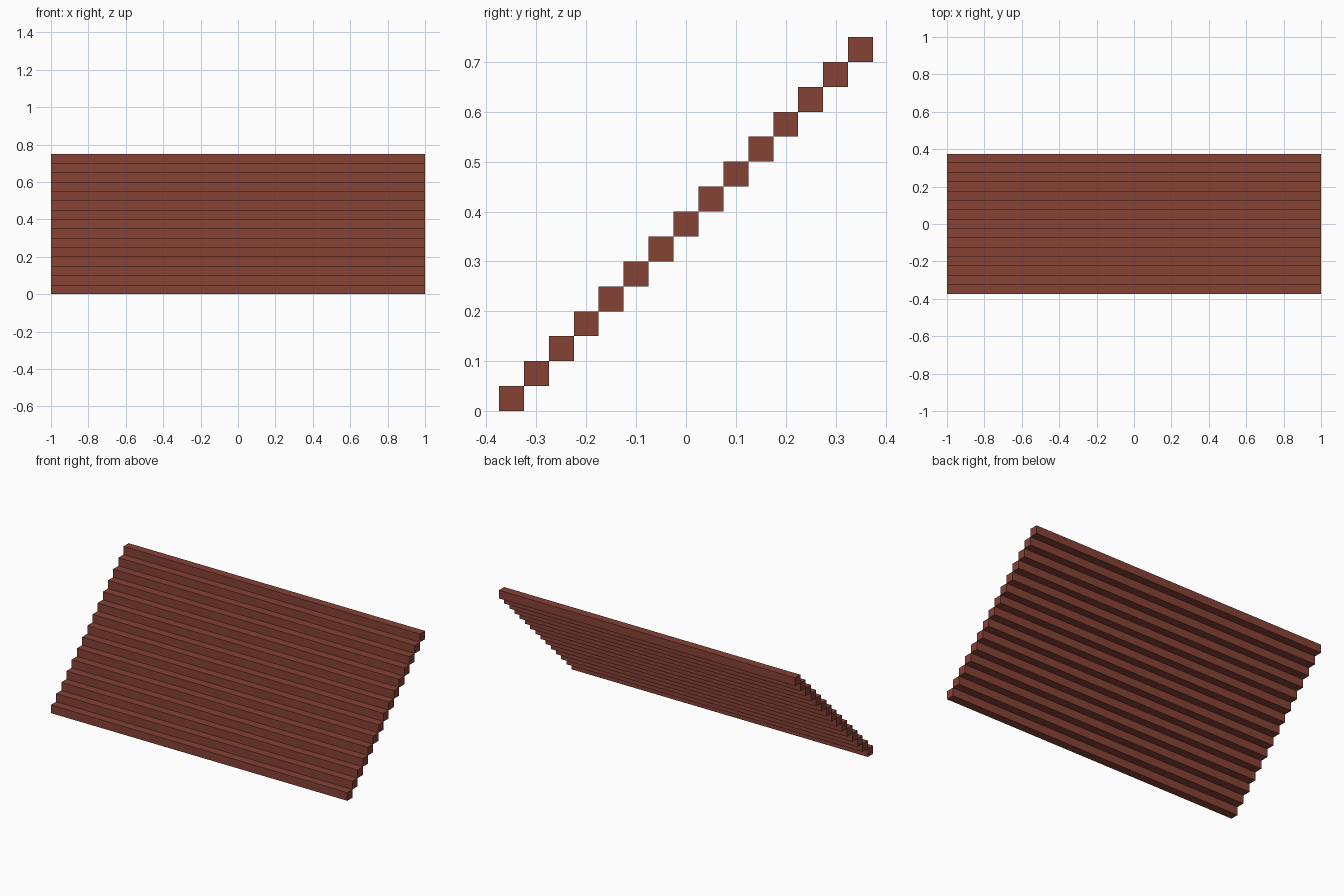
import bpy

if "Cube" in bpy.data.objects:
    bpy.data.objects.remove(bpy.data.objects["Cube"])

COUNT = 15      # number of treads
SIZE = 0.05     # rise and going of each tread
WIDTH = 2.0

brick = bpy.data.materials.new("brick_red")
brick.diffuse_color = (0.24, 0.054, 0.036, 1)
brick.use_nodes = True
brick.node_tree.nodes["Principled BSDF"].inputs["Base Color"].default_value = brick.diffuse_color

# Straight flight of square bars, each touching the next along one edge
for i in range(COUNT):
    y = (i - (COUNT - 1) / 2) * SIZE
    z = (i + 0.5) * SIZE
    bpy.ops.mesh.primitive_cube_add(size=1, location=(0, y, z))
    step = bpy.context.object
    step.name = f"stair_step_{i + 1:02d}"
    step.scale = (WIDTH, SIZE, SIZE)
    bpy.ops.object.transform_apply(location=False, rotation=False, scale=True)
    step.data.materials.append(brick)
